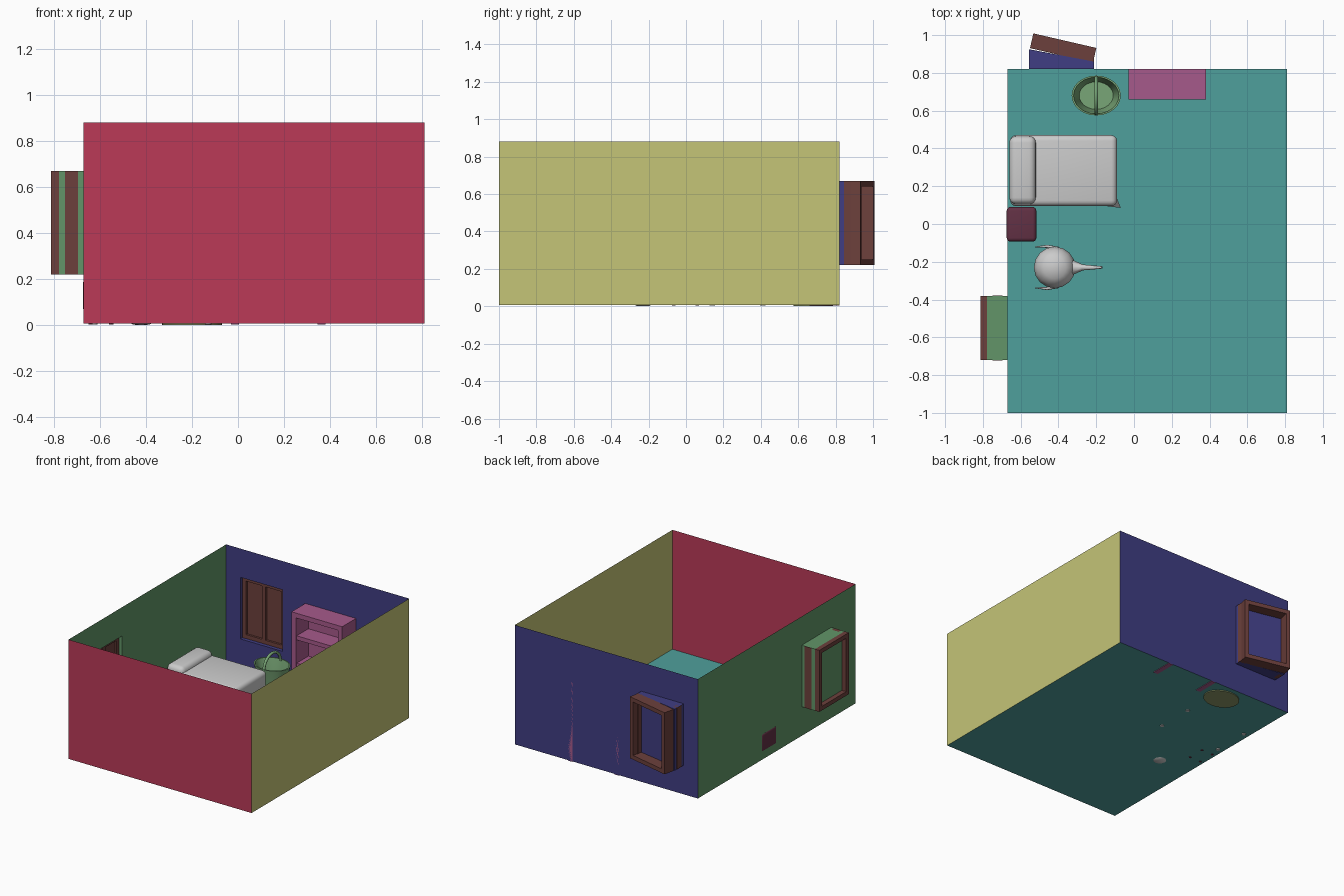
import bpy, bmesh, math
from mathutils import Matrix, Vector

if "Cube" in bpy.data.objects:
    bpy.data.objects.remove(bpy.data.objects["Cube"])

X0, X1, Y0, Y1, Z0, Z1 = -.67, .81, -1, .82, .008, .88


def mat(name, rgb):
    m = bpy.data.materials.new(name)
    m.diffuse_color = (*[(c / 255) ** 2.2 for c in rgb], 1)
    m.use_nodes = True
    m.node_tree.nodes["Principled BSDF"].inputs["Base Color"].default_value = m.diffuse_color
    return m


RED = mat("red", (185, 60, 88))
KHAKI = mat("khaki", (195, 195, 118))
TEAL = mat("teal", (80, 158, 155))
GREEN = mat("green", (98, 148, 104))
BLUE = mat("blue", (66, 64, 130))
BROWN = mat("brown", (108, 66, 62))
MAROON = mat("maroon", (98, 52, 70))
PINK = mat("pink", (165, 90, 138))
OLIVE = mat("olive", (140, 152, 105))
LEAF = mat("leaf", (120, 165, 118))


def finish(name, bm, material=None, matrix=None, smooth=None):
    me = bpy.data.meshes.new(name)
    bm.to_mesh(me)
    bm.free()
    ob = bpy.data.objects.new(name, me)
    bpy.context.collection.objects.link(ob)
    if matrix is not None:
        me.transform(matrix)
    if material:
        me.materials.append(material)
    if smooth:
        bpy.ops.object.select_all(action='DESELECT')
        ob.select_set(True)
        bpy.context.view_layer.objects.active = ob
        bpy.ops.object.shade_smooth_by_angle(angle=math.radians(smooth))
    return ob


def add_box(bm, lo, hi):
    lo, hi = Vector(lo), Vector(hi)
    bmesh.ops.create_cube(bm, size=1, matrix=Matrix.Translation((lo + hi) / 2) @ Matrix.Diagonal((*(hi - lo), 1)))


def boxes(name, parts, material=None, matrix=None, bevel=0):
    bm = bmesh.new()
    for lo, hi in parts:
        add_box(bm, lo, hi)
    if bevel:
        bmesh.ops.bevel(bm, geom=bm.edges[:], offset=bevel, segments=4, profile=.5, affect='EDGES')
    return finish(name, bm, material, matrix, 40 if bevel else None)


def sheet(name, pts, material):
    bm = bmesh.new()
    bm.faces.new([bm.verts.new(p) for p in pts])
    return finish(name, bm, material)


def lathe(name, profile, sides, loc, scale=(1, 1, 1), material=None, smooth=40):
    bm = bmesh.new()
    vs = [bm.verts.new((r, 0, z)) for r, z in profile]
    es = [bm.edges.new(p) for p in zip(vs, vs[1:])]
    bmesh.ops.spin(bm, geom=vs + es, axis=(0, 0, 1), cent=(0, 0, 0), steps=sides, angle=2 * math.pi)
    bmesh.ops.remove_doubles(bm, verts=bm.verts[:], dist=1e-4)
    bmesh.ops.recalc_face_normals(bm, faces=bm.faces[:])
    return finish(name, bm, material, Matrix.Translation(loc) @ Matrix.Diagonal((*scale, 1)), smooth)


def tube(name, pts, radii, bevel, material=None):
    cu = bpy.data.curves.new(name, 'CURVE')
    cu.dimensions = '3D'
    cu.bevel_depth, cu.bevel_resolution, cu.use_fill_caps = bevel, 2, True
    sp = cu.splines.new('POLY')
    sp.points.add(len(pts) - 1)
    for p, co, r in zip(sp.points, pts, radii):
        p.co, p.radius = (*co, 1), r
    sp.use_smooth = True
    ob = bpy.data.objects.new(name, cu)
    bpy.context.collection.objects.link(ob)
    if material:
        cu.materials.append(material)


# floor and plain walls
sheet("floor", [(X0, Y0, Z0), (X1, Y0, Z0), (X1, Y1, Z0), (X0, Y1, Z0)], TEAL)
sheet("front_wall", [(X0, Y0, Z0), (X1, Y0, Z0), (X1, Y0, Z1), (X0, Y0, Z1)], RED)
sheet("right_wall", [(X1, Y0, Z0), (X1, Y1, Z0), (X1, Y1, Z1), (X1, Y0, Z1)], KHAKI)


# wall with a window bay pushed outwards; local u = x, outward = +y
def window_wall(label, matrix, ua, ub, u0, u1, dl, dr, turn, material):
    z0, z1 = .22, .67
    bm = bmesh.new()
    ring = lambda a, b, lo, hi, da=0, db=0: [bm.verts.new(p) for p in
                                             ((a, da, lo), (b, db, lo), (b, db, hi), (a, da, hi))]
    loops = [ring(ua, ub, Z0, Z1), ring(u0, u1, z0, z1), ring(u0, u1, z0, z1, dl, dr)]
    for p, q in zip(loops, loops[1:]):
        for i in range(4):
            j = (i + 1) % 4
            bm.faces.new((p[i], p[j], q[j], q[i]))
    bm.faces.new(loops[2])
    finish(label + "_wall", bm, material, matrix)

    # inner casement with two panes
    t, um = .03, (u0 + u1) / 2
    e = .002
    a, b, c, d = u0 - e, u1 + e, z0, z1
    boxes(label + "_window_casement",
          [((a, .025, c), (a + t, .08, d)), ((b - t, .025, c), (b, .08, d)),
           ((um - t / 2, .025, c + t), (um + t / 2, .055, d - t)),
           ((a + t, .025, c + .001), (b - t, .055, c + t)), ((a + t, .025, d - t), (b - t, .055, d - .001)),
           ((a + t, .04, c + t), (b - t, .045, d - t))], BROWN, matrix)
    # outer frame ring, turned about the bay's centre
    w, dep, dm = u1 - u0, .035 if not turn else .08, (dl + dr) / 2
    h = w / 2
    m = matrix @ Matrix.Translation((um, dm, 0)) @ Matrix.Rotation(turn, 4, 'Z')
    boxes(label + "_window_frame",
          [((-h, 0, c), (-h + t, dep, d)), ((h - t, 0, c), (h, dep, d)),
           ((-h + t, 0, c), (h - t, dep, c + t)), ((-h + t, 0, d - t), (h - t, dep, d))], BROWN, m)


window_wall("back", Matrix.Translation((0, Y1, 0)), X0, X1, -.555, -.213, .105, .04,
            math.radians(-13), BLUE)
window_wall("left", Matrix.Translation((X0, 0, 0)) @ Matrix.Rotation(math.pi / 2, 4, 'Z'),
            Y0, Y1, -.72, -.38, .107, .107, 0, GREEN)

# bed
boxes("bed_base", [((-.65, .11, .06), (-.10, .46, .14))], bevel=.01)
boxes("mattress_and_blanket", [((-.655, .095, .10), (-.09, .47, .25))], bevel=.03)
boxes("pillow", [((-.66, .105, .20), (-.52, .465, .285))], bevel=.035)
sheet("blanket_corner", [(-.10, .16, .22), (-.07, .085, .08), (-.14, .094, .2)], None)
for x, y in ((-.13, .14), (-.13, .41), (-.625, .14), (-.625, .41)):
    lathe("bed_leg", [(0, .003), (.014, .003), (.018, .08), (0, .08)], 12, (x, y, 0))

# nightstand
boxes("nightstand_body", [((-.674, -.093, .06), (-.517, .09, .2))], MAROON, bevel=.02)
for x in (-.64, -.55):
    for y in (-.065, .06):
        lathe("nightstand_leg", [(0, .004), (.009, .004), (.012, .07), (0, .07)], 8, (x, y, 0), material=MAROON)

# bookcase
sx0, sx1, sy, st, d = -.03, .38, .66, .62, .035
boxes("bookcase", [((sx0, sy, .004), (sx0 + d, Y1, st - d)), ((sx1 - d, sy, .004), (sx1, Y1, st - d)),
                   ((sx0, sy, st - d), (sx1, Y1, st)), ((sx0 + d, Y1 - .015, .01), (sx1 - d, Y1 - .002, st - d))]
      + [((sx0 + d, sy + .01, z), (sx1 - d, Y1 - .015, z + .03)) for z in (.015, .22, .42)], PINK)

# basket with handle
bc = (-.2, .68, 0)
lathe("basket_base", [(0, .001), (.13, .001), (.13, .012), (0, .012)], 32, bc, (1, .81, 1), OLIVE)
lathe("basket", [(0, .012), (.095, .012), (.105, .09), (.128, .175), (.13, .185), (.12, .185),
                 (.1, .1), (.09, .03), (0, .03)], 24, bc, (1, .81, 1), LEAF)
arc = [math.pi * i / 16 for i in range(17)]
tube("basket_handle", [(-.2, .68 + .095 * math.cos(a), .175 + .09 * math.sin(a)) for a in arc],
     [1] * 17, .01, LEAF)

# rounded can with a tapering spout and side lugs
cc = (-.42, -.23, 0)
lathe("can_body", [(0, .001), (.035, .003), (.08, .03), (.108, .08), (.11, .11), (.095, .16),
                   (.06, .19), (0, .2)], 16, cc)
tube("can_spout", [(-.36, -.23, .11), (-.31, -.23, .13), (-.27, -.23, .15), (-.17, -.23, .2)],
     [5, 3, 1.4, .6], .011)
for s in (-1, 1):
    tube("can_lug", [(-.40, -.23 + s * .1, .1), (-.46, -.23 + s * .112, .09), (-.525, -.23 + s * .108, .08)],
         [1.2, 1, .3], .008)
